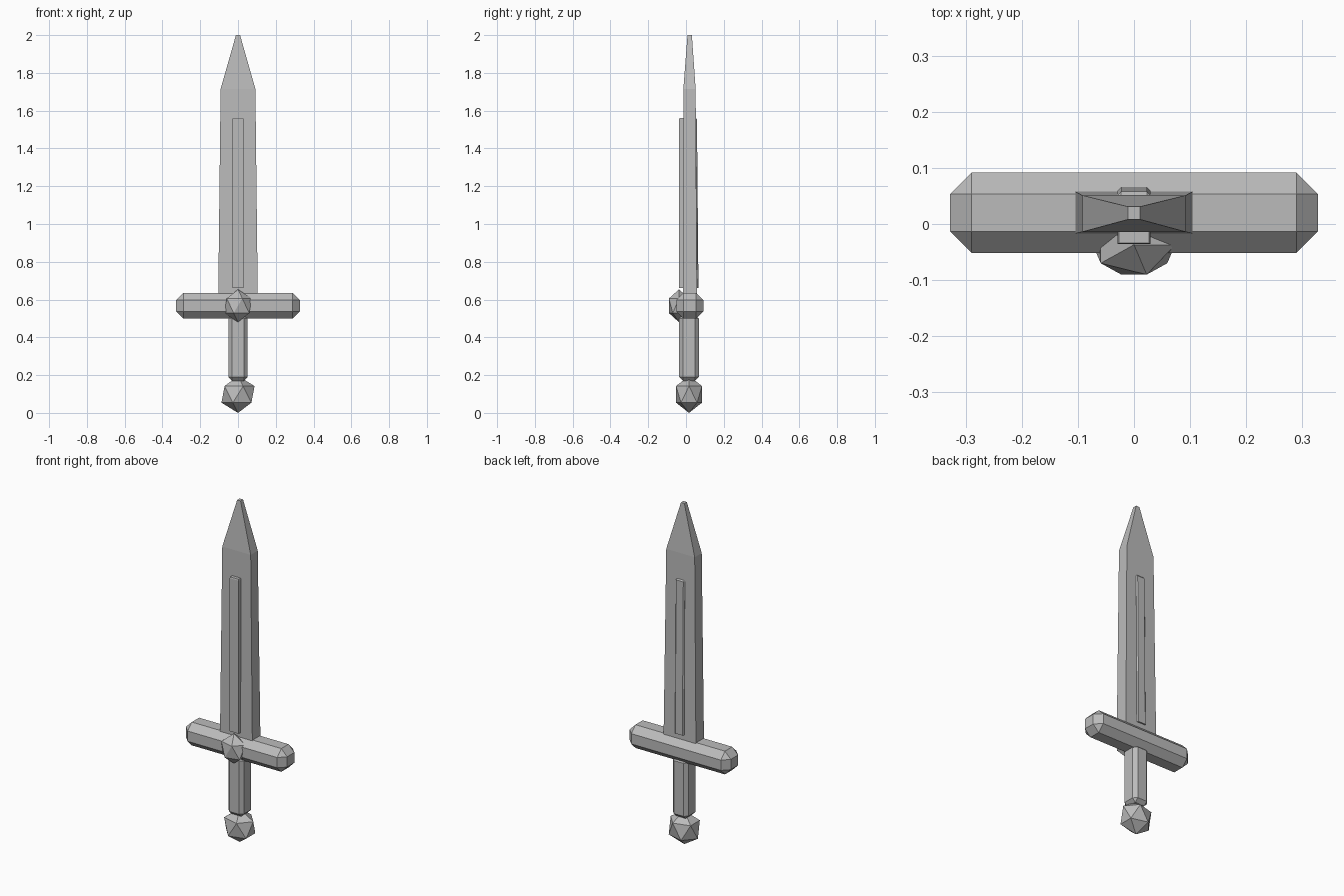
import bpy
import bmesh
from mathutils import Matrix

cube = bpy.data.objects.get("Cube")
if cube:
    bpy.data.objects.remove(cube, do_unlink=True)

GREY = (0.5, 0.5, 0.5, 1.0)
steel = bpy.data.materials.new("plain grey")
steel.use_nodes = True
steel.diffuse_color = GREY
steel.node_tree.nodes["Principled BSDF"].inputs["Base Color"].default_value = GREY


def finish(name, bm):
    bmesh.ops.recalc_face_normals(bm, faces=bm.faces)
    mesh = bpy.data.meshes.new(name)
    bm.to_mesh(mesh)
    bm.free()
    mesh.materials.append(steel)
    obj = bpy.data.objects.new(name, mesh)
    bpy.context.collection.objects.link(obj)
    return obj


def bevelled_box(name, centre, size, bevel):
    bm = bmesh.new()
    bmesh.ops.create_cube(bm, size=1, matrix=Matrix.Translation(centre) @ Matrix.Diagonal((*size, 1)))
    bmesh.ops.bevel(bm, geom=bm.edges[:], offset=bevel, segments=1, affect='EDGES')
    return finish(name, bm)


def faceted_gem(name, centre, radii):
    bm = bmesh.new()
    bmesh.ops.create_icosphere(bm, subdivisions=1, radius=1,
                               matrix=Matrix.Translation(centre) @ Matrix.Diagonal((*radii, 1)))
    return finish(name, bm)


def loft(name, sections):
    """Join rings of points from bottom to top and cap both ends."""
    bm = bmesh.new()
    rings = [[bm.verts.new(p) for p in ring] for ring in sections]
    for low, high in zip(rings, rings[1:]):
        for i in range(len(low)):
            j = (i + 1) % len(low)
            bm.faces.new((low[i], low[j], high[j], high[i]))
    bm.faces.new(rings[0][::-1])
    bm.faces.new(rings[-1])
    return finish(name, bm)


def rectangle(z, w, front, back):
    return [(-w, front, z), (w, front, z), (w, back, z), (-w, back, z)]


def chamfered(z, w, front, back, c):
    return [(-w, front, z), (w, front, z), (w, back - c, z),
            (w - c, back, z), (c - w, back, z), (-w, back - c, z)]


# Tapered blade with a blunt point
loft("blade", [rectangle(0.58, 0.105, -0.017, 0.058),
               rectangle(1.715, 0.092, -0.014, 0.051),
               rectangle(2.0, 0.011, 0.008, 0.031)])

# Raised rib running through both sides of the blade
loft("blade_rib", [chamfered(0.66, 0.029, -0.036, 0.066, 0.006),
                   chamfered(1.555, 0.029, -0.036, 0.058, 0.006),
                   chamfered(1.562, 0.027, -0.034, 0.052, 0.004)])

# Crossguard, grip and gems
bevelled_box("crossguard", (0, 0.02, 0.567), (0.655, 0.143, 0.136), 0.038)
bevelled_box("grip", (0, 0.016, 0.345), (0.102, 0.104, 0.35), 0.02)
faceted_gem("guard_gem", (0, -0.037, 0.567), (0.082, 0.0625, 0.087))
faceted_gem("pommel", (0, 0.016, 0.098), (0.098, 0.081, 0.098))
